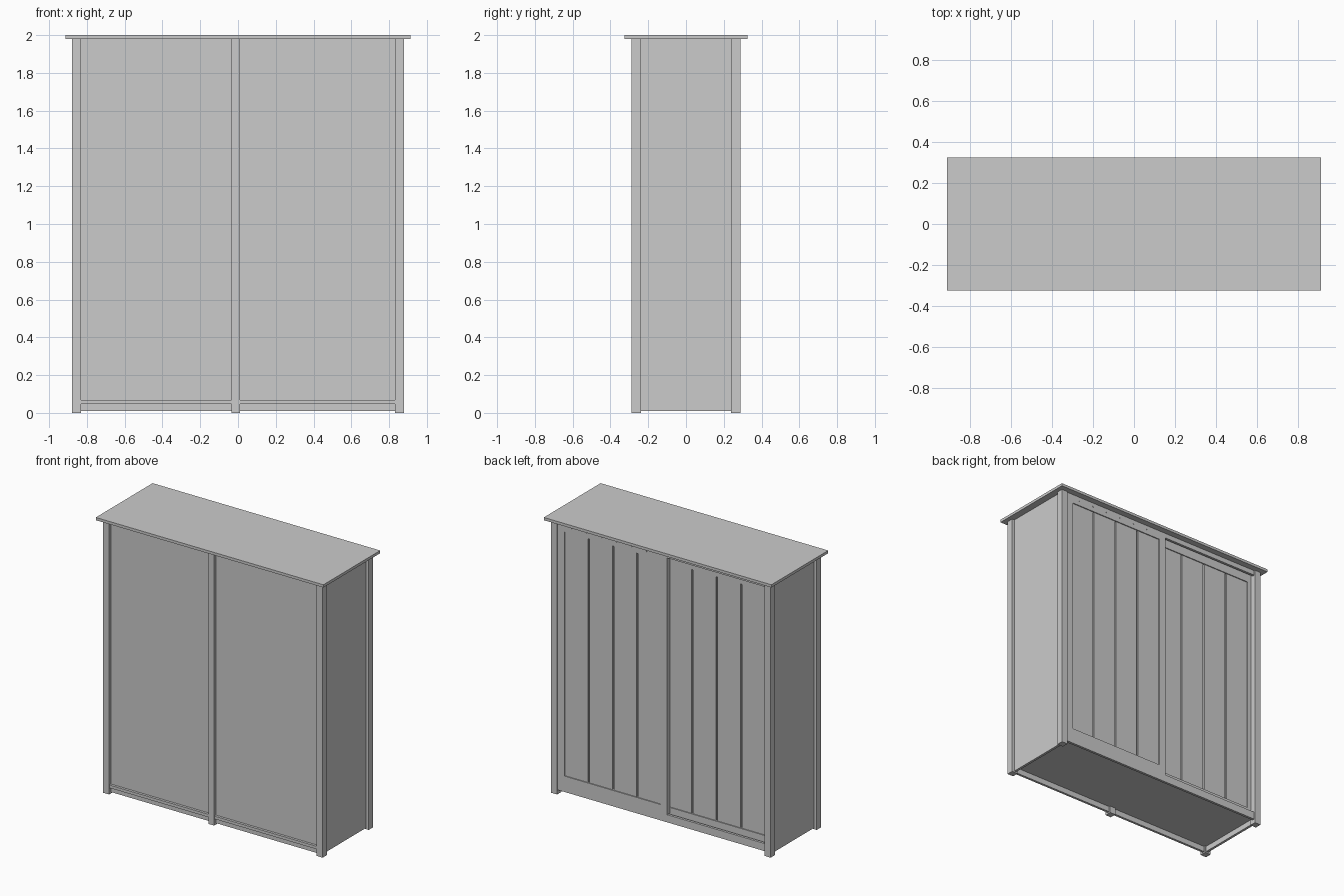
import bpy, bmesh, math
from mathutils import Matrix, Vector

if "Cube" in bpy.data.objects:
    bpy.data.objects.remove(bpy.data.objects["Cube"])


def boxes(name, items):
    """One object made of boxes given as (x0, x1, y0, y1, z0, z1)."""
    bm = bmesh.new()
    for x0, x1, y0, y1, z0, z1 in items:
        m = Matrix.Translation(((x0 + x1) / 2, (y0 + y1) / 2, (z0 + z1) / 2))
        m = m @ Matrix.Diagonal((x1 - x0, y1 - y0, z1 - z0, 1))
        bmesh.ops.create_cube(bm, size=1, matrix=m)
    me = bpy.data.meshes.new(name)
    bm.to_mesh(me)
    bm.free()
    ob = bpy.data.objects.new(name, me)
    bpy.context.collection.objects.link(ob)
    return ob


W, D, P, TOP = 0.88, 0.2875, 0.048, 1.98   # half width, half depth, post, underside of top

# top board
boxes("top_board", [(-0.912, 0.912, -0.325, 0.325, TOP, 2.0)])

# corner posts and centre post at the front
for sx, side in ((-1, "left"), (1, "right")):
    for sy, face in ((-1, "front"), (1, "back")):
        xs = sorted((sx * W, sx * (W - P)))
        ys = sorted((sy * D, sy * (D - P)))
        boxes(f"{face}_{side}_post", [(*xs, *ys, 0, TOP)])
boxes("front_centre_post", [(-0.035, 0.01, -D, -D + P, 0, TOP)])

# side panels, recessed between the posts
for sx, side in ((-1, "left"), (1, "right")):
    xs = sorted((sx * (W - 0.02), sx * (W - 0.038)))
    boxes(f"{side}_side_panel", [(*xs, -D + P, D - P, 0.01, TOP)])

# front panels and the rails across their feet
for side, x0, x1 in (("left", -W + P, -0.035), ("right", 0.01, W - P)):
    boxes(f"front_{side}_panel", [(x0, x1, -0.267, -0.25, 0.01, TOP)])
    boxes(f"front_{side}_rail", [(x0, x1, -0.285, -0.267, 0.047, 0.068)])

# floor
boxes("floor", [(-W + 0.038, W - 0.038, -0.25, 0.262, 0.05, 0.07)])

# back rails that carry the sliding doors
boxes("back_bottom_rail", [(-W + P, W - P, 0.262, 0.28, 0.03, 0.085)])
boxes("back_top_rail", [(-W + P, W - P, 0.262, 0.28, 1.945, TOP)])


def door(name, x0, x1, y, z0, z1, pz0, pz1, stile=0.055):
    """Framed plank door whose outer face is at y."""
    a, b = x0 + stile, x1 - stile
    boxes(name + "_frame", [
        (x0, a, y - 0.03, y, z0, z1), (b, x1, y - 0.03, y, z0, z1),
        (a, b, y - 0.03, y, z0, pz0), (a, b, y - 0.03, y, pz1, z1)])
    boxes(name + "_backing", [(a, b, y - 0.03, y - 0.018, pz0, pz1)])
    n, gap = 4, 0.012
    w = (b - a - gap * (n - 1)) / n
    boxes(name + "_planks", [
        (a + i * (w + gap), a + i * (w + gap) + w, y - 0.018, y - 0.007, pz0, pz1)
        for i in range(n)])


# outer door on the right half, inner door on the left half
door("outer_door", -0.045, W - P, 0.28, 0.085, 1.945, 0.145, 1.915)
door("inner_door", -W + P, 0.0, 0.247, 0.07, TOP, 0.125, 1.895, 0.03)

# small screw heads on the top rail above the outer door
bm = bmesh.new()
for i in range(6):
    m = Matrix.Translation((0.12 + 0.12 * i, 0.281, 1.95)) @ Matrix.Rotation(math.pi / 2, 4, "X")
    bmesh.ops.create_cone(bm, cap_ends=True, segments=8, radius1=0.004, radius2=0.004,
                          depth=0.004, matrix=m)
me = bpy.data.meshes.new("screw_heads")
bm.to_mesh(me)
bm.free()
bpy.context.collection.objects.link(bpy.data.objects.new("screw_heads", me))
